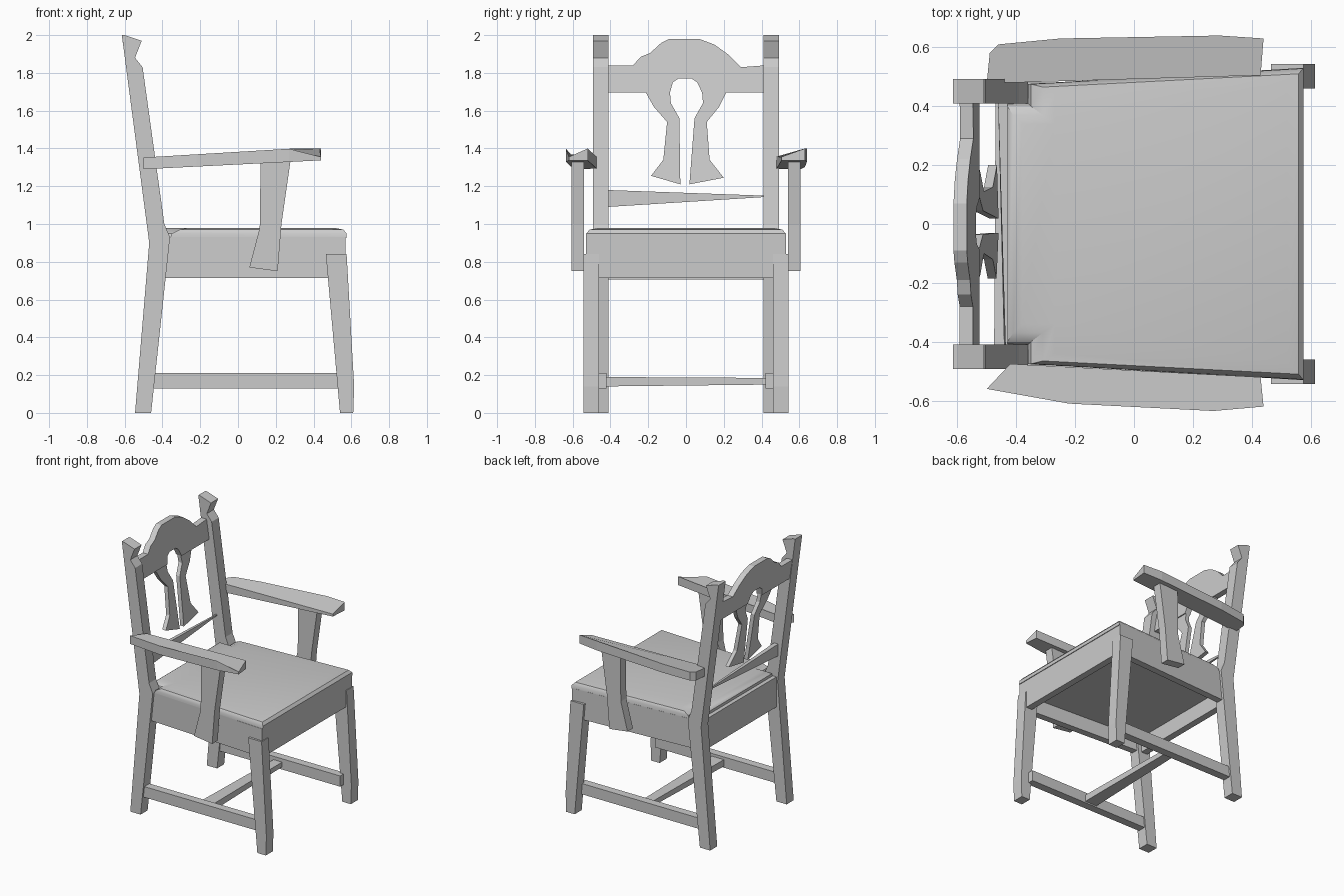
import bpy, bmesh

if "Cube" in bpy.data.objects:
    bpy.data.objects.remove(bpy.data.objects["Cube"], do_unlink=True)

wood = bpy.data.materials.new("plain_grey")
wood.use_nodes = True
GREY = (0.6, 0.6, 0.6, 1)
wood.diffuse_color = GREY
wood.node_tree.nodes["Principled BSDF"].inputs["Base Color"].default_value = GREY


def loft(name, rings, smooth=False):
    """Join equal-length rings of points into one closed solid."""
    bm = bmesh.new()
    loops = [[bm.verts.new(p) for p in ring] for ring in rings]
    n = len(loops[0])
    for a, b in zip(loops, loops[1:]):
        for i in range(n):
            j = (i + 1) % n
            bm.faces.new((a[i], a[j], b[j], b[i]))
    bm.faces.new(loops[0][::-1])
    bm.faces.new(loops[-1])
    bmesh.ops.recalc_face_normals(bm, faces=bm.faces)
    mesh = bpy.data.meshes.new(name)
    bm.to_mesh(mesh)
    bm.free()
    mesh.materials.append(wood)
    obj = bpy.data.objects.new(name, mesh)
    bpy.context.collection.objects.link(obj)
    if smooth:
        bpy.ops.object.select_all(action='DESELECT')
        obj.select_set(True)
        bpy.context.view_layer.objects.active = obj
        bpy.ops.object.shade_smooth_by_angle(angle=0.6)
    return obj


def slab_y(name, profile, y0, y1):
    """Extrude an x-z profile between two y values."""
    return loft(name, [[(x, y, z) for x, z in profile] for y in (y0, y1)])


def slab_z(name, outline, low, high):
    """Extrude an x-y outline between two heights."""
    return loft(name, [[(x, y, z) for x, y in outline] for z in (low, high)])


def back_slab(name, outline, thick):
    """Extrude a y-z outline along x, leaning with the back posts."""
    def lean(z):
        return -0.475 - (z - 1.21) * 0.15
    return loft(name, [[(lean(z) + d, y, z) for y, z in outline]
                       for d in (-thick / 2, thick / 2)])


def mirrored(outline):
    """Complete a half outline across y = 0."""
    return outline + [(x, -y) for x, y in reversed(outline)]


# Posts, legs, stretchers and arm supports on both sides
post = [(-0.545, 0), (-0.46, 0), (-0.36, 0.93), (-0.39, 1.0), (-0.505, 1.83),
        (-0.545, 1.88), (-0.51, 1.97), (-0.6, 2.0), (-0.615, 2.0), (-0.47, 0.9)]
front_leg = [(0.54, 0), (0.61, 0), (0.615, 0.14), (0.575, 0.84), (0.465, 0.84)]
support = [(0.12, 1.35), (0.115, 0.98), (0.06, 0.77), (0.21, 0.75),
           (0.23, 1.0), (0.28, 1.35)]
for side, s in (("left", 1), ("right", -1)):
    slab_y(side + "_back_post", post, 0.41 * s, 0.493 * s)
    slab_y(side + "_front_leg", front_leg, 0.46 * s, 0.543 * s)
    slab_y(side + "_stretcher",
           [(-0.47, 0.13), (0.55, 0.13), (0.55, 0.21), (-0.47, 0.21)], 0.42 * s, 0.48 * s)
    slab_y(side + "_arm_support", support, 0.54 * s, 0.605 * s)

# Cross stretcher between the side stretchers
loft("cross_stretcher", [
    [(-0.02, -0.45, 0.14), (0.08, -0.45, 0.14), (0.08, -0.45, 0.19), (-0.02, -0.45, 0.19)],
    [(0.0, 0.45, 0.15), (0.07, 0.45, 0.15), (0.07, 0.45, 0.185), (0.0, 0.45, 0.185)]])

# Arm rests rising to the front, each with one top corner cut down:
# (outline, index of the cut corner)
arms = {
    "left_arm": ([(-0.5, 0.48), (-0.42, 0.48), (0.43, 0.505), (0.44, 0.63),
                  (0.29, 0.64), (-0.25, 0.63), (-0.46, 0.61), (-0.49, 0.58)], 2),
    "right_arm": ([(-0.5, -0.56), (-0.42, -0.475), (0.43, -0.52), (0.44, -0.62),
                   (0.27, -0.635), (-0.22, -0.61)], 3)}
for name, (outline, cut) in arms.items():
    under = [(x, y, 1.315 + 0.05 * x) for x, y in outline]
    over = [(x, y, 1.355 if i == cut else min(1.4, 1.382 + 0.06 * x))
            for i, (x, y) in enumerate(outline)]
    loft(name, [under, over])

# Seat frame rails and recessed bottom panel
for side, s in (("left", 1), ("right", -1)):
    slab_z(side + "_seat_rail",
           [(-0.46, 0.47 * s), (0.57, 0.53 * s), (0.57, 0.48 * s), (-0.46, 0.42 * s)],
           0.715, 0.93)
slab_z("front_seat_rail", mirrored([(0.52, 0.48), (0.57, 0.48)]), 0.715, 0.93)
slab_z("back_seat_rail", mirrored([(-0.46, 0.43), (-0.41, 0.43)]), 0.705, 0.93)
slab_z("seat_panel", mirrored([(-0.42, 0.43), (0.53, 0.485)]), 0.82, 0.925)

# Cushion with rounded edge, notched round the posts
cushion = [
    (0.925, [(-0.43, 0.41), (-0.36, 0.41), (-0.36, 0.475), (0.575, 0.53)]),
    (0.95, [(-0.43, 0.40), (-0.35, 0.40), (-0.35, 0.475), (0.575, 0.528)]),
    (0.97, [(-0.41, 0.37), (-0.31, 0.37), (-0.31, 0.465), (0.558, 0.51)]),
    (0.978, [(-0.38, 0.34), (-0.27, 0.34), (-0.27, 0.44), (0.52, 0.47)])]
loft("seat_cushion", [[(x, y, z) for x, y in mirrored(half)] for z, half in cushion],
     smooth=True)

# Crest rail with arched top and keyhole notch
back_slab("crest_rail", [
    (-0.42, 1.695), (-0.42, 1.84), (-0.28, 1.84), (-0.24, 1.885), (-0.19, 1.905),
    (-0.13, 1.96), (-0.09, 1.98), (0.07, 1.98), (0.15, 1.95), (0.22, 1.9),
    (0.29, 1.83), (0.42, 1.84), (0.42, 1.695), (0.085, 1.695), (0.06, 1.75),
    (0.03, 1.77), (-0.04, 1.77), (-0.07, 1.75), (-0.085, 1.695)], 0.045)

# Split back splat
back_slab("right_splat", [
    (-0.215, 1.7), (-0.085, 1.7), (-0.08, 1.64), (-0.035, 1.56), (-0.03, 1.21),
    (-0.185, 1.255), (-0.12, 1.34), (-0.1, 1.54), (-0.17, 1.62)], 0.03)
back_slab("left_splat", [
    (0.215, 1.7), (0.085, 1.7), (0.09, 1.64), (0.045, 1.56), (0.018, 1.21),
    (0.2, 1.245), (0.125, 1.34), (0.11, 1.54), (0.175, 1.62)], 0.03)

# Lower back rail tapering to one side
loft("lower_back_rail", [
    [(-0.475, -0.42, 1.09), (-0.435, -0.42, 1.09), (-0.44, -0.42, 1.18), (-0.475, -0.42, 1.18)],
    [(-0.47, 0.42, 1.143), (-0.46, 0.42, 1.143), (-0.46, 0.42, 1.15), (-0.47, 0.42, 1.15)]])
